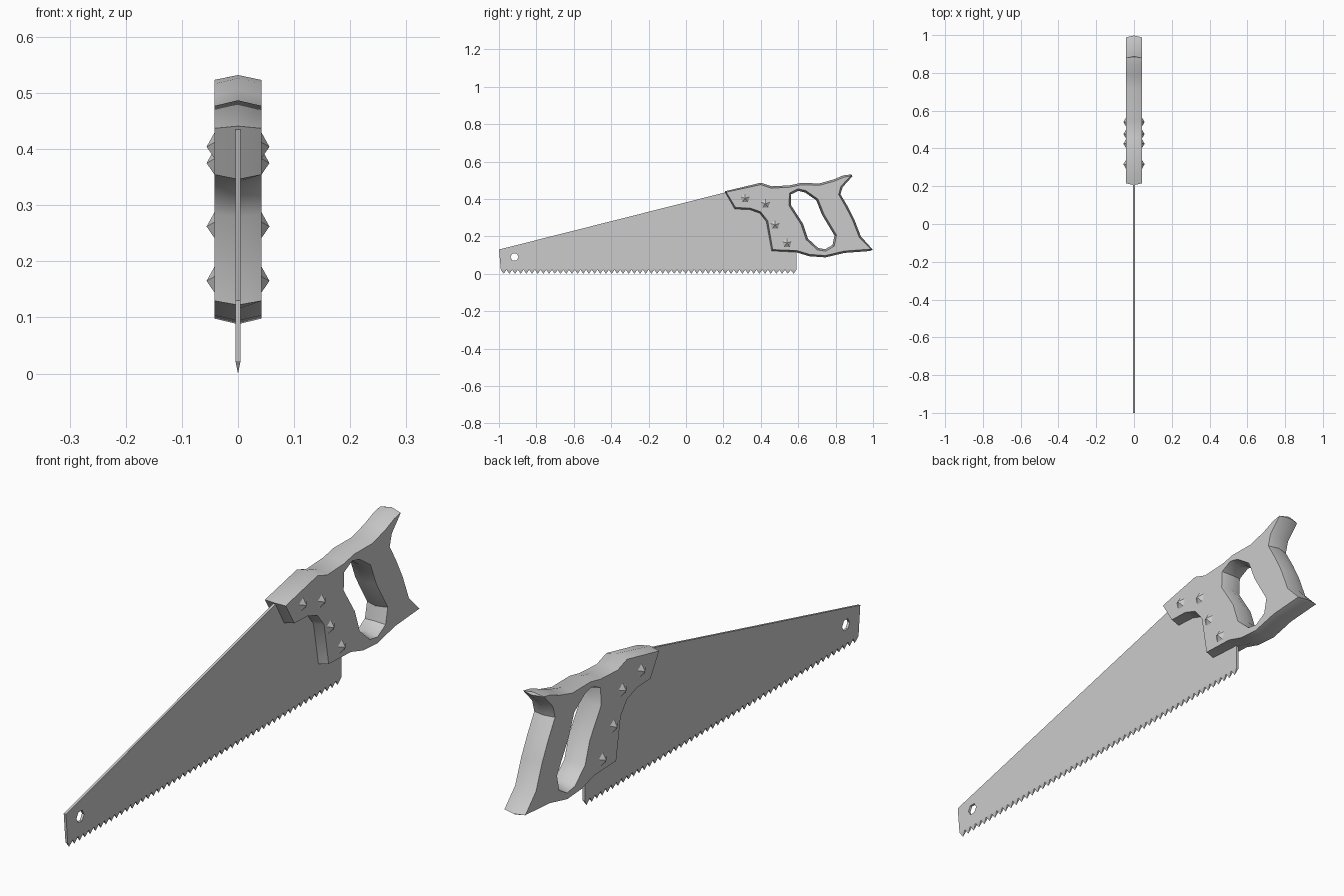
import bpy, bmesh, math
from mathutils import Vector

cube = bpy.data.objects.get("Cube")
if cube:
    bpy.data.objects.remove(cube, do_unlink=True)

grey = bpy.data.materials.new("plain grey")
grey.use_nodes = True
GREY = (0.6, 0.6, 0.6, 1)
grey.diffuse_color = GREY
grey.node_tree.nodes["Principled BSDF"].inputs["Base Color"].default_value = GREY


def finish(bm, name, smooth=True):
    bmesh.ops.recalc_face_normals(bm, faces=bm.faces)
    mesh = bpy.data.meshes.new(name)
    bm.to_mesh(mesh)
    bm.free()
    mesh.materials.append(grey)
    obj = bpy.data.objects.new(name, mesh)
    bpy.context.collection.objects.link(obj)
    if smooth:
        bpy.ops.object.select_all(action='DESELECT')
        obj.select_set(True)
        bpy.context.view_layer.objects.active = obj
        bpy.ops.object.shade_smooth_by_angle(angle=math.radians(40))
    return obj


def offset(points, d):
    """Move a closed (y, z) outline outward by d."""
    p = [Vector(q) for q in points]
    n = len(p)
    area = sum(p[i - 1].x * p[i].y - p[i].x * p[i - 1].y for i in range(n))
    sign = 1 if area > 0 else -1
    out = []
    for i in range(n):
        t = (p[i] - p[i - 1]).normalized() + (p[(i + 1) % n] - p[i]).normalized()
        t.normalize()
        out.append(p[i] + Vector((t.y, -t.x)) * d * sign)
    return out


def plate(name, half, loops, smooth=True):
    """Slab across x; each loop is (outline, offset at sides, offset at middle)."""
    bm = bmesh.new()
    caps = {-1: [], 1: []}
    for points, side, middle in loops:
        rings = []
        for s in (-1, 0, 1):
            ring = offset(points, middle if s == 0 else side)
            rings.append([bm.verts.new((s * half, q.x, q.y)) for q in ring])
        n = len(points)
        for a, b in zip(rings, rings[1:]):
            for i in range(n):
                j = (i + 1) % n
                bm.faces.new((a[i], a[j], b[j], b[i]))
        for s, ring in ((-1, rings[0]), (1, rings[2])):
            caps[s] += [bm.edges.get((ring[i], ring[i - 1])) for i in range(n)]
    for s in caps:
        bmesh.ops.triangle_fill(bm, edges=caps[s], use_beauty=True, normal=(s, 0, 0))
    return finish(bm, name, smooth)


# Handle: outline and finger hole, with a slight ridge round the middle
HALF = 0.042
outline = [(.206, .441), (.4, .487), (.457, .468), (.553, .473), (.61, .485),
           (.715, .484), (.79, .505), (.84, .526), (.885, .532), (.89, .522),
           (.837, .463), (.826, .425), (.864, .361), (.9, .29), (.935, .2),
           (.998, .13), (.985, .122), (.848, .112), (.746, .088), (.66, .094),
           (.59, .115), (.457, .122), (.428, .28), (.393, .324), (.34, .342),
           (.26, .346)]
grip = [(.556, .43), (.6, .452), (.64, .442), (.703, .398), (.735, .318),
        (.802, .206), (.79, .15), (.746, .124), (.703, .131), (.645, .184),
        (.618, .265), (.553, .366)]
plate("handle", HALF, [(outline, -.01, 0), (grip, .003, -.008)])

# Blade: thin tapering plate with a hanging hole near the toe
THICK, ROOT, TOE, HEEL = 0.0045, 0.022, -0.99, 0.59
blade = [(-1, .13), (.3, .458), (.5, .44), (HEEL, .11), (HEEL, ROOT), (TOE, ROOT)]
hole = [(-.917 + .022 * math.cos(k * math.tau / 6),
         .09 + .022 * math.sin(k * math.tau / 6)) for k in range(6)]
plate("blade", THICK, [(blade, 0, 0), (hole, 0, 0)], False)

# Teeth: a row of points, each thinning to the cutting edge
bm = bmesh.new()
COUNT = 52
step = (HEEL - TOE) / COUNT
for k in range(COUNT):
    y = TOE + k * step
    root = [bm.verts.new((x, y + d, ROOT)) for x, d in
            ((-THICK, 0), (THICK, 0), (THICK, step), (-THICK, step))]
    tip = bm.verts.new((0, y + step * .5, 0))
    bm.faces.new(root)
    for i in range(4):
        bm.faces.new((root[i], root[i - 1], tip))
finish(bm, "teeth", False)

# Rivets: five-sided pointed studs on both sides of the handle
bm = bmesh.new()
for y, z in ((.316, .404), (.425, .375), (.476, .262), (.54, .165)):
    for s in (-1, 1):
        tip = bm.verts.new((s * .056, y, z))
        ring = [bm.verts.new((s * (HALF - .001), y + .027 * math.sin(a), z + .027 * math.cos(a)))
                for a in (k * math.tau / 5 for k in range(5))]
        bm.faces.new(ring)
        for i in range(5):
            bm.faces.new((ring[i], ring[i - 1], tip))
finish(bm, "rivets", False)
